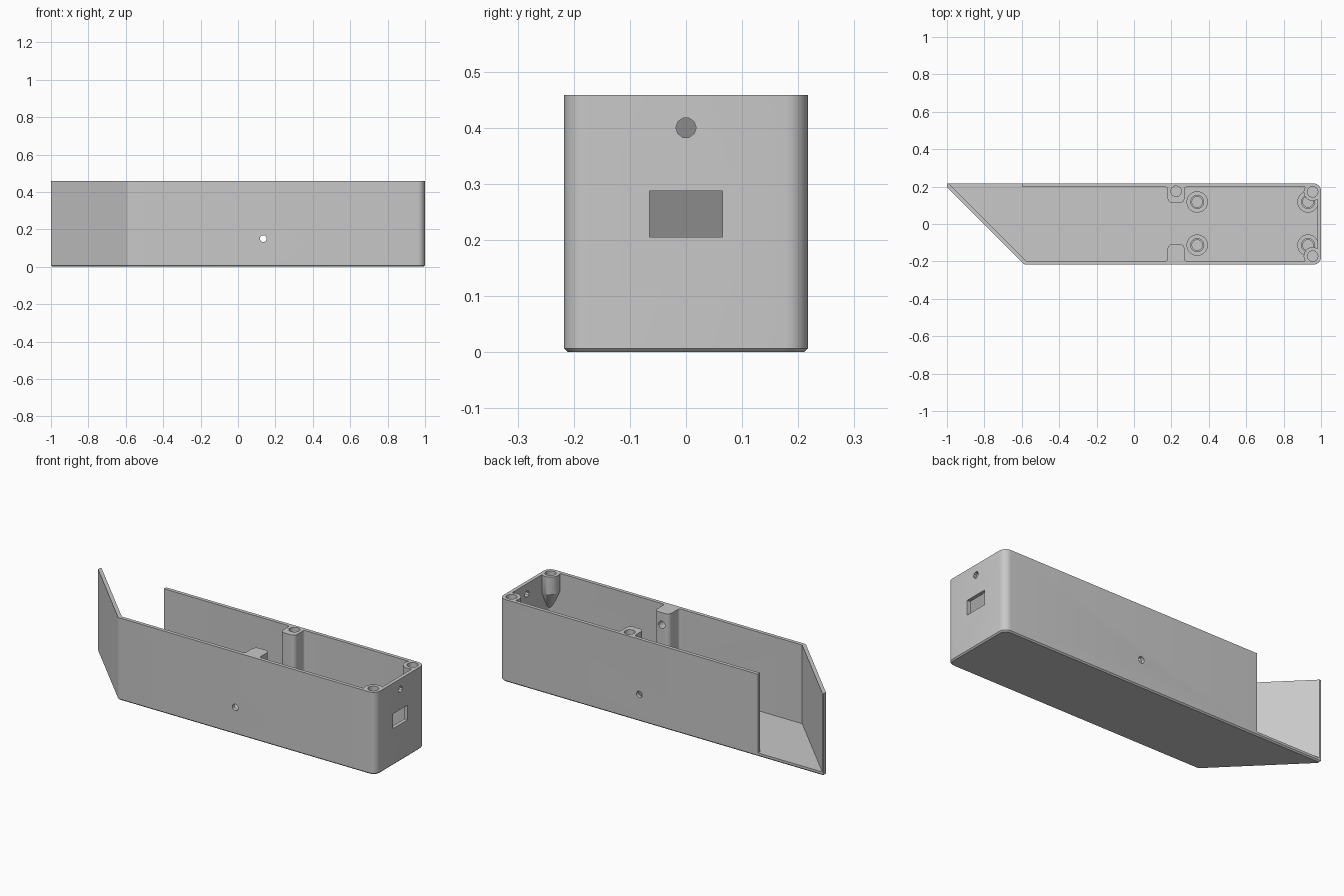
import bpy, bmesh
from math import cos, sin, pi
from mathutils import Vector, Matrix

cube = bpy.data.objects.get("Cube")
if cube:
    bpy.data.objects.remove(cube)

H, T, W = 0.458, 0.02, 0.217      # height, wall thickness, half width

grey = bpy.data.materials.new("plain_grey")
grey.use_nodes = True
GREY = (0.58, 0.58, 0.58, 1)
grey.diffuse_color = GREY
grey.node_tree.nodes["Principled BSDF"].inputs["Base Color"].default_value = GREY


def finish(name, bm):
    bmesh.ops.recalc_face_normals(bm, faces=bm.faces)
    me = bpy.data.meshes.new(name)
    bm.to_mesh(me)
    bm.free()
    ob = bpy.data.objects.new(name, me)
    me.materials.append(grey)
    bpy.context.collection.objects.link(ob)
    return ob


def rounded(corners, steps=6):
    """Outline from (x, y, radius) corners, each rounded by a tangent arc."""
    out = []
    n = len(corners)
    for i, (x, y, r) in enumerate(corners):
        p = Vector((x, y))
        if r == 0:
            out.append(p)
            continue
        a = (Vector(corners[i - 1][:2]) - p).normalized()
        b = (Vector(corners[(i + 1) % n][:2]) - p).normalized()
        half = a.angle(b) / 2
        centre = p + (a + b).normalized() * r / sin(half)
        reach = r * cos(half) / sin(half)
        start, end = p + a * reach - centre, p + b * reach - centre
        turn = start.angle_signed(end)
        for k in range(steps + 1):
            out.append(centre + Matrix.Rotation(-turn * k / steps, 2) @ start)
    return out


def prism(name, outline, z0, z1, chamfer=0):
    bm = bmesh.new()
    base = bm.faces.new([bm.verts.new((p.x, p.y, z0)) for p in outline])
    ext = bmesh.ops.extrude_face_region(bm, geom=[base], use_keep_orig=True)
    top = [v for v in ext["geom"] if isinstance(v, bmesh.types.BMVert)]
    bmesh.ops.translate(bm, verts=top, vec=(0, 0, z1 - z0))
    if chamfer:
        bmesh.ops.bevel(bm, geom=list(base.edges), offset=chamfer, segments=1,
                        affect='EDGES')
    return finish(name, bm)


def rod(name, centre, radius, length, axis='Z', sides=24):
    bm = bmesh.new()
    bmesh.ops.create_cone(bm, cap_ends=True, segments=sides, radius1=radius,
                          radius2=radius, depth=length)
    if axis != 'Z':
        bmesh.ops.rotate(bm, verts=bm.verts,
                         matrix=Matrix.Rotation(pi / 2, 3, 'Y' if axis == 'X' else 'X'))
    bmesh.ops.translate(bm, verts=bm.verts, vec=centre)
    return finish(name, bm)


def box(name, centre, size):
    bm = bmesh.new()
    bmesh.ops.create_cube(bm, size=1)
    bmesh.ops.scale(bm, verts=bm.verts, vec=size)
    bmesh.ops.translate(bm, verts=bm.verts, vec=centre)
    return finish(name, bm)


def cut(target, cutter):
    """Subtract the cutter and throw it away."""
    mod = target.modifiers.new("cut", 'BOOLEAN')
    mod.operation, mod.solver, mod.object = 'DIFFERENCE', 'EXACT', cutter
    bpy.context.view_layer.update()
    me = bpy.data.meshes.new_from_object(
        target.evaluated_get(bpy.context.evaluated_depsgraph_get()))
    target.modifiers.clear()
    target.data = me
    bpy.data.objects.remove(cutter)


def corner_boss(side):
    """Screw boss that tapers down into the corner of the box."""
    bm = bmesh.new()
    for x, y, z, r in ((0.955, 0.172, H + 0.2, 0.048), (0.955, 0.172, 0.36, 0.048),
                       (0.99, 0.207, 0.25, 0.02)):
        for k in range(24):
            a = 2 * pi * k / 24
            bm.verts.new((x + r * cos(a), side * (y + r * sin(a)), z))
    bmesh.ops.convex_hull(bm, input=bm.verts)
    return finish("corner_boss", bm)


def standoff(name, x, y):
    """Round floor standoff with a stepped blind hole, turned from a profile."""
    bm = bmesh.new()
    profile = ((0, 0.022), (0.028, 0.022), (0.028, 0.05), (0.035, 0.05),
               (0.035, 0.065), (0.057, 0.065), (0.057, 0.012), (0, 0.012))
    vs = [bm.verts.new((r, 0, z)) for r, z in profile]
    es = [bm.edges.new(pair) for pair in zip(vs, vs[1:])]
    bmesh.ops.spin(bm, geom=vs + es, cent=(0, 0, 0), axis=(0, 0, 1),
                   angle=2 * pi, steps=32)
    bmesh.ops.remove_doubles(bm, verts=bm.verts, dist=0.0002)
    bmesh.ops.translate(bm, verts=bm.verts, vec=(x, y, 0))
    return finish(name, bm)


# Outer case: rounded right end, slanted left end, chamfered underside
case = prism("case", rounded([
    (-1, W, 0), (-1, 0.197, 0), (-0.586, -W, 0.02),
    (1, -W, 0.04), (1, W, 0.04)]), 0, H, 0.007)

# Hollow: leaves the walls and middle posts, and opens the back left
inner = W - T
hollow = prism("hollow", rounded([
    (-0.578, -inner, 0),
    (0.18, -inner, 0.012), (0.18, -0.108, 0.025), (0.27, -0.108, 0.025), (0.27, -inner, 0.012),
    (1 - T, -inner, 0.02), (1 - T, inner, 0.02),
    (0.27, inner, 0.012), (0.27, 0.113, 0.025), (0.18, 0.113, 0.025), (0.18, inner, 0.012),
    (-0.595, inner, 0), (-0.595, 0.3, 0), (-1.075, 0.3, 0)]), T, H + 0.1)
for side in (-1, 1):
    cut(hollow, corner_boss(side))
cut(case, hollow)

# Screw holes in the tops of the posts and bosses
for x, y in ((0.225, 0.175), (0.955, 0.172), (0.955, -0.172)):
    cut(case, rod("screw_hole", (x, y, H), 0.028, 0.2))

# Side holes, post cross hole, end hole and end window
cut(case, rod("side_hole", (0.135, 0, 0.15), 0.018, 0.6, 'Y', 16))
cut(case, rod("post_hole", (0.225, -0.11, 0.39), 0.02, 0.14, 'Y', 16))
cut(case, rod("end_hole", (1, 0, 0.40), 0.018, 0.1, 'X', 10))
cut(case, box("end_window", (1, 0, 0.246), (0.1, 0.13, 0.082)))

# Floor standoffs
parts = [case]
for label, x in (("middle", 0.338), ("end", 0.93)):
    for side, y in (("front", -0.113), ("back", 0.118)):
        parts.append(standoff(f"{label}_{side}_standoff", x, y))

# Smooth the round parts and keep the edges sharp
bpy.ops.object.select_all(action='DESELECT')
for ob in parts:
    ob.select_set(True)
bpy.context.view_layer.objects.active = case
bpy.ops.object.shade_smooth_by_angle(angle=pi / 6)
